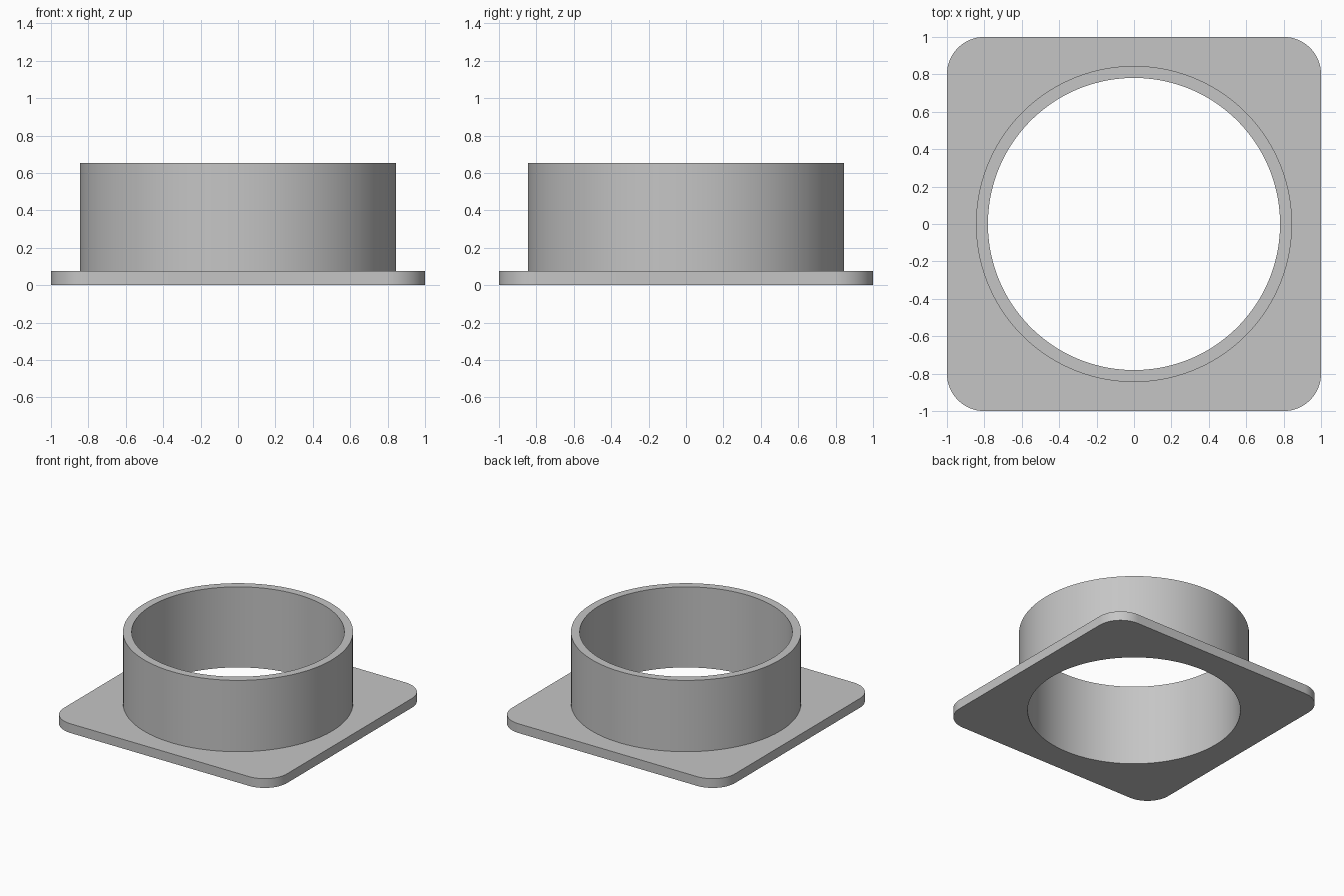
import bpy
import bmesh
from math import pi, cos, sin, radians

cube = bpy.data.objects.get("Cube")
if cube:
    bpy.data.objects.remove(cube, do_unlink=True)

STEPS = 32                      # points per quarter turn
CORNER = 0.2                    # plate corner radius
PLATE_TOP, COLLAR_TOP = 0.075, 0.653
OUTER, INNER = 0.845, 0.781     # collar radii

grey = bpy.data.materials.new("light_grey")
grey.use_nodes = True
colour = (0.56, 0.56, 0.56, 1)
grey.diffuse_color = colour
grey.node_tree.nodes["Principled BSDF"].inputs["Base Color"].default_value = colour


def circle(radius):
    count = 4 * STEPS
    return [(radius * cos(2 * pi * (i + 0.5) / count),
             radius * sin(2 * pi * (i + 0.5) / count)) for i in range(count)]


def rounded_square():
    points = []
    for quarter in range(4):
        middle = pi / 4 + quarter * pi / 2
        reach = (1 - CORNER) * 2 ** 0.5
        for i in range(STEPS):
            a = (quarter + i / (STEPS - 1)) * pi / 2
            points.append((reach * cos(middle) + CORNER * cos(a),
                           reach * sin(middle) + CORNER * sin(a)))
    return points


# Closed chain of rings: plate edge, collar outside, rim, bore, underside
bm = bmesh.new()
sections = [(rounded_square(), 0), (rounded_square(), PLATE_TOP),
            (circle(OUTER), PLATE_TOP), (circle(OUTER), COLLAR_TOP),
            (circle(INNER), COLLAR_TOP), (circle(INNER), 0)]
rings = [[bm.verts.new((x, y, z)) for x, y in outline] for outline, z in sections]
for k, low in enumerate(rings):
    high = rings[(k + 1) % len(rings)]
    for i in range(len(low)):
        j = (i + 1) % len(low)
        bm.faces.new((low[i], low[j], high[j], high[i]))
bmesh.ops.recalc_face_normals(bm, faces=bm.faces)

mesh = bpy.data.meshes.new("flanged_collar")
bm.to_mesh(mesh)
bm.free()
mesh.materials.append(grey)
collar = bpy.data.objects.new("flanged_collar", mesh)
bpy.context.collection.objects.link(collar)

# Smooth round walls with crisp rims
bpy.ops.object.select_all(action="DESELECT")
collar.select_set(True)
bpy.context.view_layer.objects.active = collar
bpy.ops.object.shade_smooth_by_angle(angle=radians(30))
